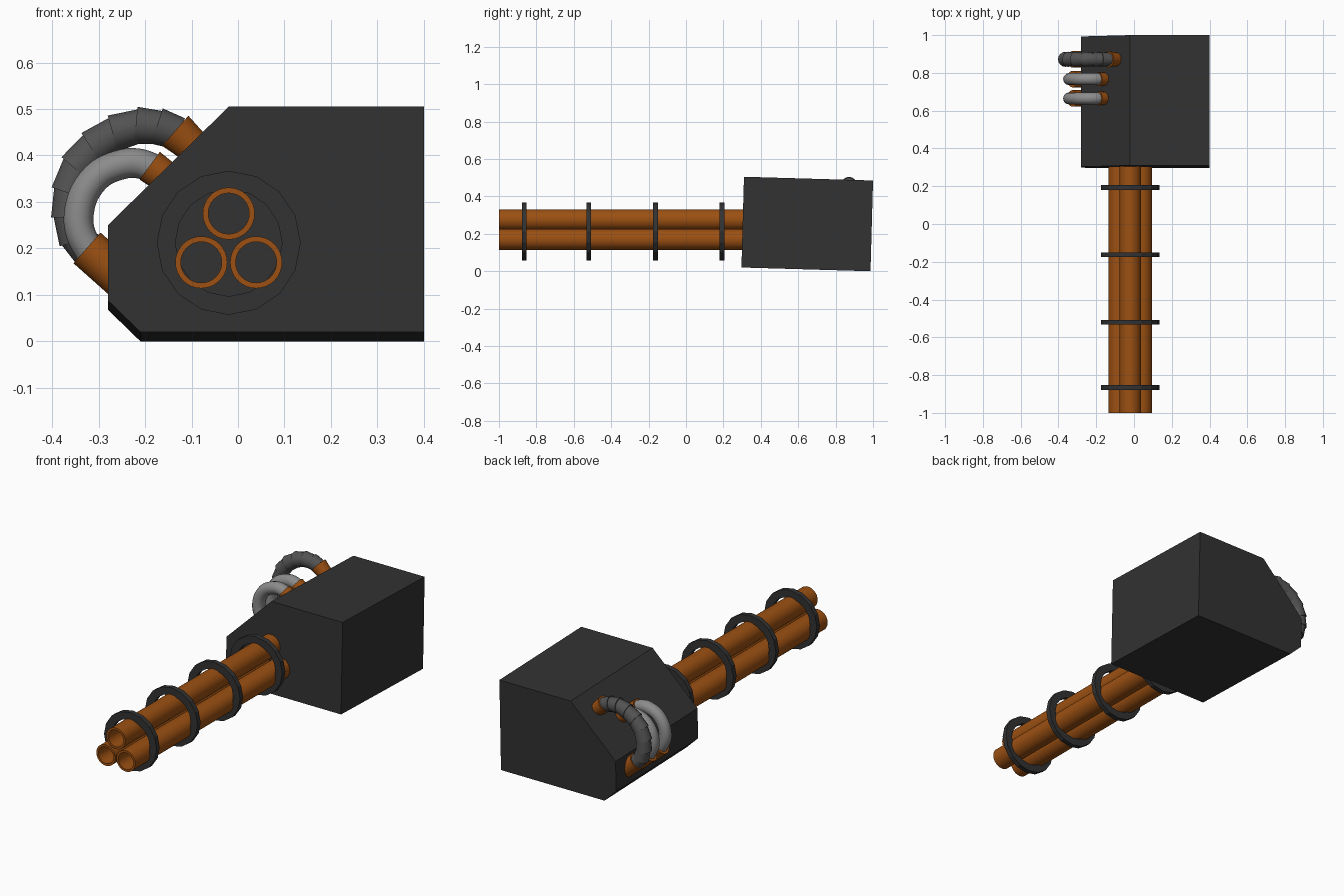
import bpy, bmesh, math
from mathutils import Vector

if "Cube" in bpy.data.objects:
    bpy.data.objects.remove(bpy.data.objects["Cube"])


def material(name, r, g, b):
    m = bpy.data.materials.new(name)
    m.diffuse_color = (r, g, b, 1)
    m.use_nodes = True
    m.node_tree.nodes["Principled BSDF"].inputs["Base Color"].default_value = m.diffuse_color
    return m


BLACK = material("dark_steel", 0.032, 0.032, 0.032)
COPPER = material("copper", 0.33, 0.08, 0.006)
GREY = material("light_hose", 0.26, 0.26, 0.26)
DARK = material("dark_hose", 0.085, 0.085, 0.085)


def finish(name, bm, mat, smooth=True):
    bmesh.ops.recalc_face_normals(bm, faces=bm.faces)
    me = bpy.data.meshes.new(name)
    bm.to_mesh(me)
    bm.free()
    ob = bpy.data.objects.new(name, me)
    bpy.context.collection.objects.link(ob)
    me.materials.append(mat)
    if smooth:
        bpy.ops.object.select_all(action='DESELECT')
        ob.select_set(True)
        bpy.context.view_layer.objects.active = ob
        bpy.ops.object.shade_smooth_by_angle(angle=math.radians(35))
    return ob


def pipe(name, x, z, y0, y1, ro, ri, n, mat, smooth):
    """Hollow tube along y."""
    bm = bmesh.new()
    loops = []
    for r, y in ((ro, y0), (ro, y1), (ri, y1), (ri, y0)):
        loops.append([bm.verts.new((x + r * math.cos(2 * math.pi * i / n), y,
                                    z + r * math.sin(2 * math.pi * i / n))) for i in range(n)])
    for k in range(4):
        a, b = loops[k], loops[(k + 1) % 4]
        for i in range(n):
            j = (i + 1) % n
            bm.faces.new((a[i], a[j], b[j], b[i]))
    return finish(name, bm, mat, smooth)


def frustum(bm, p, q, r1, r2, n=20):
    """Capped cone section from p to q."""
    p, q = Vector(p), Vector(q)
    d = q - p
    mat = d.to_track_quat('Z', 'Y').to_matrix().to_4x4()
    mat.translation = (p + q) / 2
    bmesh.ops.create_cone(bm, cap_ends=True, segments=n, radius1=r1, radius2=r2,
                          depth=d.length, matrix=mat)


def smooth_path(pts, steps):
    """Catmull-Rom samples through xz points."""
    v = [Vector(p) for p in pts]
    v = [2 * v[0] - v[1]] + v + [2 * v[-1] - v[-2]]
    out = []
    for i in range(1, len(v) - 2):
        a, b, c, d = v[i - 1:i + 3]
        for s in range(steps):
            t = s / steps
            out.append(0.5 * (2 * b + (c - a) * t + (2 * a - 5 * b + 4 * c - d) * t * t
                              + (3 * b - a - 3 * c + d) * t ** 3))
    return out + [v[-2]]


# Receiver housing: chamfered profile, sheared slightly down towards the back
profile = [(-0.28, 0.25), (-0.02, 0.505), (0.40, 0.505),
           (0.40, 0.02), (-0.21, 0.02), (-0.28, 0.088)]
bm = bmesh.new()
front = [bm.verts.new((x, 0.31 - (0.505 - z) * 0.028, z)) for x, z in profile]
back = [bm.verts.new((v.co.x, v.co.y + 0.69, v.co.z - 0.02)) for v in front]
bm.faces.new(front)
bm.faces.new(back)
for i in range(6):
    j = (i + 1) % 6
    bm.faces.new((front[i], front[j], back[j], back[i]))
finish("housing", bm, BLACK, False)

# Three barrels
for i, (x, z) in enumerate([(-0.02, 0.275), (-0.079, 0.17), (0.039, 0.17)]):
    pipe(f"barrel_{i + 1}", x, z, -1.0, 0.32, 0.056, 0.044, 32, COPPER, True)

# Clamp rings
for i, y in enumerate((-0.865, -0.52, -0.163, 0.193)):
    pipe(f"barrel_clamp_{i + 1}", -0.02, 0.212, y - 0.013, y + 0.013,
         0.155, 0.115, 16, BLACK, False)

# Smooth light hoses, shared path, with copper connectors
light = [(-0.178, 0.370), (-0.210, 0.382), (-0.245, 0.382), (-0.295, 0.362),
         (-0.330, 0.320), (-0.343, 0.270), (-0.338, 0.230), (-0.318, 0.192)]
for i, y in enumerate((0.665, 0.767)):
    cu = bpy.data.curves.new(f"smooth_hose_{i + 1}", 'CURVE')
    cu.dimensions = '3D'
    cu.bevel_depth = 0.032
    cu.bevel_resolution = 4
    path = smooth_path(light, 4)
    sp = cu.splines.new('POLY')
    sp.points.add(len(path) - 1)
    for pt, p in zip(sp.points, path):
        pt.co = (p.x, y, p.y, 1)
    cu.materials.append(GREY)
    ob = bpy.data.objects.new(f"smooth_hose_{i + 1}", cu)
    bpy.context.collection.objects.link(ob)
    bpy.ops.object.select_all(action='DESELECT')
    ob.select_set(True)
    bpy.context.view_layer.objects.active = ob
    bpy.ops.object.convert(target='MESH')
    bm = bmesh.new()
    frustum(bm, (-0.190, y, 0.378), (-0.145, y, 0.345), 0.037, 0.034)
    frustum(bm, (-0.325, y, 0.201), (-0.245, y, 0.130), 0.044, 0.044)
    finish(f"smooth_hose_connectors_{i + 1}", bm, COPPER)

# Ribbed dark hose from overlapping tapered segments
Y = 0.872
dark = [(-0.135, 0.450), (-0.165, 0.460), (-0.210, 0.464), (-0.260, 0.450), (-0.307, 0.420),
        (-0.343, 0.378), (-0.360, 0.328), (-0.362, 0.275), (-0.348, 0.225), (-0.318, 0.192)]
bm = bmesh.new()
for a, b in zip(dark, dark[1:]):
    a, b = Vector((a[0], Y, a[1])), Vector((b[0], Y, b[1]))
    e = (b - a).normalized() * 0.01
    frustum(bm, a - e, b + e, 0.035, 0.040, 16)
finish("ribbed_hose", bm, DARK)
bm = bmesh.new()
frustum(bm, (-0.135, Y, 0.453), (-0.080, Y, 0.405), 0.043, 0.034)
frustum(bm, (-0.325, Y, 0.201), (-0.245, Y, 0.130), 0.044, 0.044)
finish("ribbed_hose_connectors", bm, COPPER)
